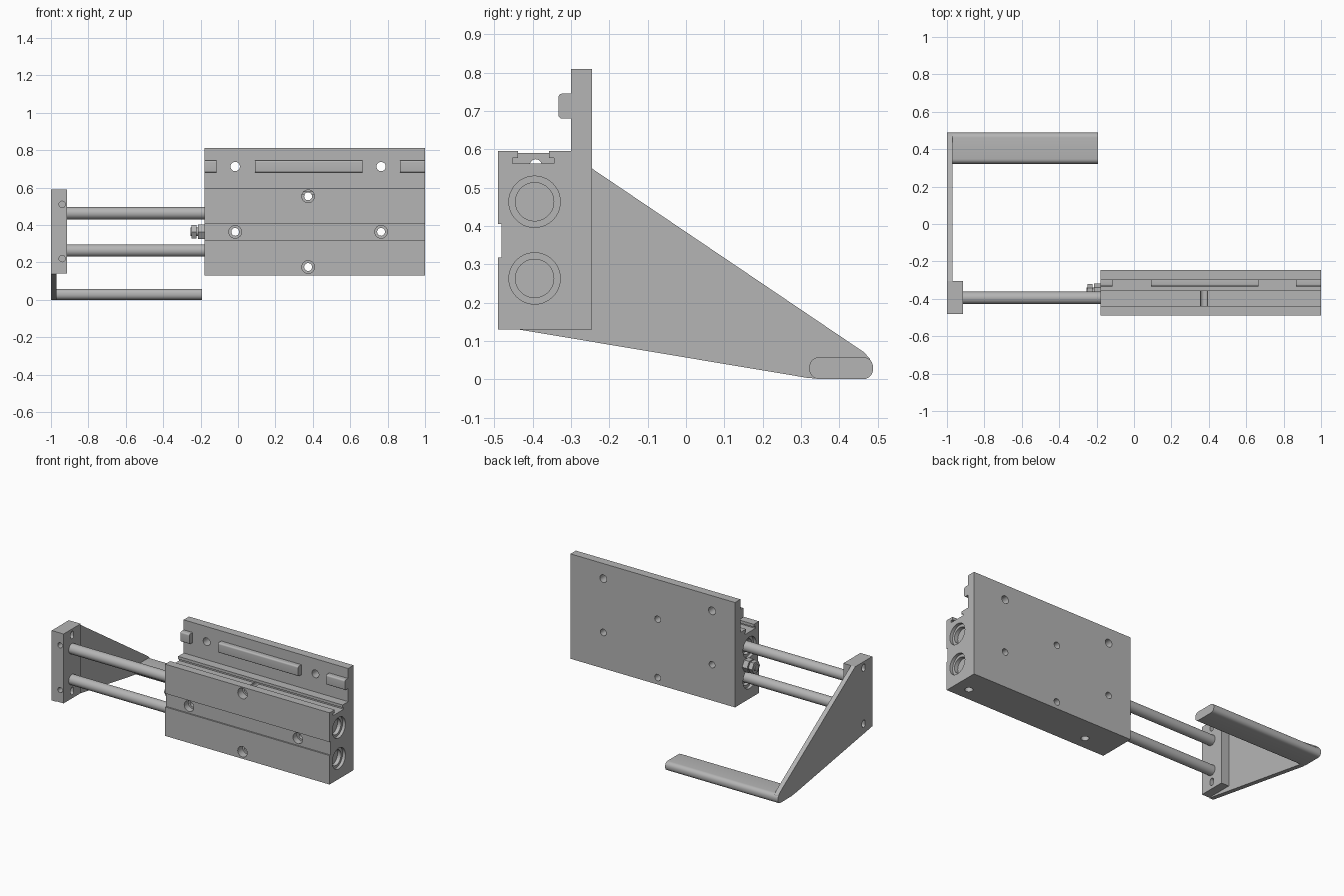
import bpy, bmesh, math
from mathutils import Vector, Matrix

cube = bpy.data.objects.get("Cube")
if cube:
    bpy.data.objects.remove(cube, do_unlink=True)

grey = bpy.data.materials.new("machined grey")
grey.use_nodes = True
COLOUR = (0.46, 0.46, 0.46, 1)
grey.diffuse_color = COLOUR
grey.node_tree.nodes["Principled BSDF"].inputs["Base Color"].default_value = COLOUR
TURN = {"x": Matrix.Rotation(math.pi / 2, 4, "Y"),
        "y": Matrix.Rotation(math.pi / 2, 4, "X"),
        "z": Matrix.Identity(4)}


def finish(name, bm):
    bmesh.ops.recalc_face_normals(bm, faces=bm.faces)
    mesh = bpy.data.meshes.new(name)
    bm.to_mesh(mesh)
    bm.free()
    mesh.materials.append(grey)
    ob = bpy.data.objects.new(name, mesh)
    bpy.context.collection.objects.link(ob)
    return ob


def prism(name, points, x0, x1):
    """Extrude a (y, z) outline along x."""
    bm = bmesh.new()
    face = bm.faces.new([bm.verts.new((x0, y, z)) for y, z in points])
    out = bmesh.ops.extrude_face_region(bm, geom=[face])
    verts = [v for v in out["geom"] if isinstance(v, bmesh.types.BMVert)]
    bmesh.ops.translate(bm, verts=verts, vec=(x1 - x0, 0, 0))
    return finish(name, bm)


def box(name, low, high, round_axis=None, radius=0.0):
    """Box between two corners, optionally rounding the edges along one axis."""
    low, high = Vector(low), Vector(high)
    bm = bmesh.new()
    bmesh.ops.create_cube(bm, size=1)
    for v in bm.verts:
        v.co = (low + high) / 2 + v.co * (high - low)
    if round_axis is not None:
        edges = [e for e in bm.edges
                 if abs((e.verts[0].co - e.verts[1].co).normalized()[round_axis]) > 0.9]
        bmesh.ops.bevel(bm, geom=edges, offset=radius, segments=6,
                        affect="EDGES", profile=0.5)
    return finish(name, bm)


def rod(name, centre, axis, radius, length, sides=40):
    bm = bmesh.new()
    bmesh.ops.create_cone(bm, cap_ends=True, segments=sides, radius1=radius,
                          radius2=radius, depth=length,
                          matrix=Matrix.Translation(centre) @ TURN[axis])
    return finish(name, bm)


def cut(target, cutter):
    cutter.hide_render = True
    mod = target.modifiers.new("cut", "BOOLEAN")
    mod.operation = "DIFFERENCE"
    mod.solver = "EXACT"
    mod.object = cutter
    bpy.context.view_layer.objects.active = target
    bpy.ops.object.modifier_apply(modifier=mod.name)
    bpy.data.objects.remove(cutter, do_unlink=True)


ROD_Y = -0.395
ROD_Z = (0.263, 0.463)

# Cylinder body with its tall back plate, top T-slot and shallow front channel
body = prism("cylinder_body", [
    (-0.49, 0.13), (-0.245, 0.13), (-0.245, 0.81), (-0.30, 0.81), (-0.30, 0.595),
    (-0.357, 0.595), (-0.357, 0.577), (-0.345, 0.577), (-0.345, 0.563),
    (-0.453, 0.563), (-0.453, 0.577), (-0.438, 0.577), (-0.438, 0.595),
    (-0.49, 0.595), (-0.49, 0.405), (-0.481, 0.405), (-0.481, 0.318),
    (-0.49, 0.318)], -0.18, 1.0)

# Stepped bores at both ends
for z in ROD_Z:
    for x in (-0.18, 1.0):
        cut(body, rod("bore", (x, ROD_Y, z), "x", 0.067, 0.04))
        cut(body, rod("bore", (x, ROD_Y, z), "x", 0.05, 0.09))

# Counterbored mounting holes through the body
for x, z in ((-0.015, 0.363), (0.765, 0.363), (0.375, 0.553), (0.375, 0.175)):
    cut(body, rod("hole", (x, -0.37, z), "y", 0.021, 0.4, 24))
    cut(body, rod("counterbore", (x, -0.49, z), "y", 0.034, 0.1, 24))

# Plain holes in the upper plate and the underside
for x in (-0.015, 0.765):
    cut(body, rod("hole", (x, -0.27, 0.712), "y", 0.025, 0.2, 24))
for x in (0.03, 0.905):
    cut(body, rod("hole", (x, -0.405, 0.13), "z", 0.024, 0.1, 24))

# Raised pads on the upper plate
for name, x0, x1 in (("right_pad", -0.18, -0.115), ("middle_pad", 0.09, 0.665),
                     ("left_pad", 0.865, 1.0)):
    box(name, (x0, -0.333, 0.68), (x1, -0.29, 0.745), 0, 0.01)

# Guide rods
for name, z in zip(("lower_guide_rod", "upper_guide_rod"), ROD_Z):
    rod(name, (-0.53, ROD_Y, z), "x", 0.033, 0.82)

# Stop bolt with its nuts
for name, x, radius, length, sides in (
        ("stop_bolt", -0.21, 0.022, 0.09, 24), ("stop_bolt_head", -0.235, 0.041, 0.028, 6),
        ("stop_nut", -0.197, 0.044, 0.036, 6)):
    rod(name, (x, -0.362, 0.363), "x", radius, length, sides)

# End block joining the rods
block = box("end_block", (-1, -0.48, 0.14), (-0.915, -0.305, 0.59))
for z in (0.22, 0.51):
    cut(block, rod("hole", (-0.94, -0.48, z), "y", 0.017, 0.1, 24))
for z in (0.187, 0.55):
    cut(block, box("slot", (-1.1, -0.407, z - 0.024), (-0.8, -0.377, z + 0.024), 0, 0.0145))

# Tapered arm plate and rounded foot bar
prism("arm_plate", [(-0.305, 0.59), (0.465, 0.07), (0.48, 0.053), (0.484, 0.03),
                    (0.34, 0.002), (0.32, 0.003), (-0.48, 0.137), (-0.48, 0.14),
                    (-0.305, 0.14)], -1, -0.97)
box("foot_bar", (-1, 0.322, 0), (-0.192, 0.488, 0.058), 0, 0.026)

# Smooth the round surfaces, keep edges crisp
bpy.ops.object.select_all(action="DESELECT")
for ob in bpy.context.scene.objects:
    if ob.type == "MESH":
        ob.select_set(True)
        bpy.context.view_layer.objects.active = ob
bpy.ops.object.shade_smooth_by_angle(angle=math.radians(30))
